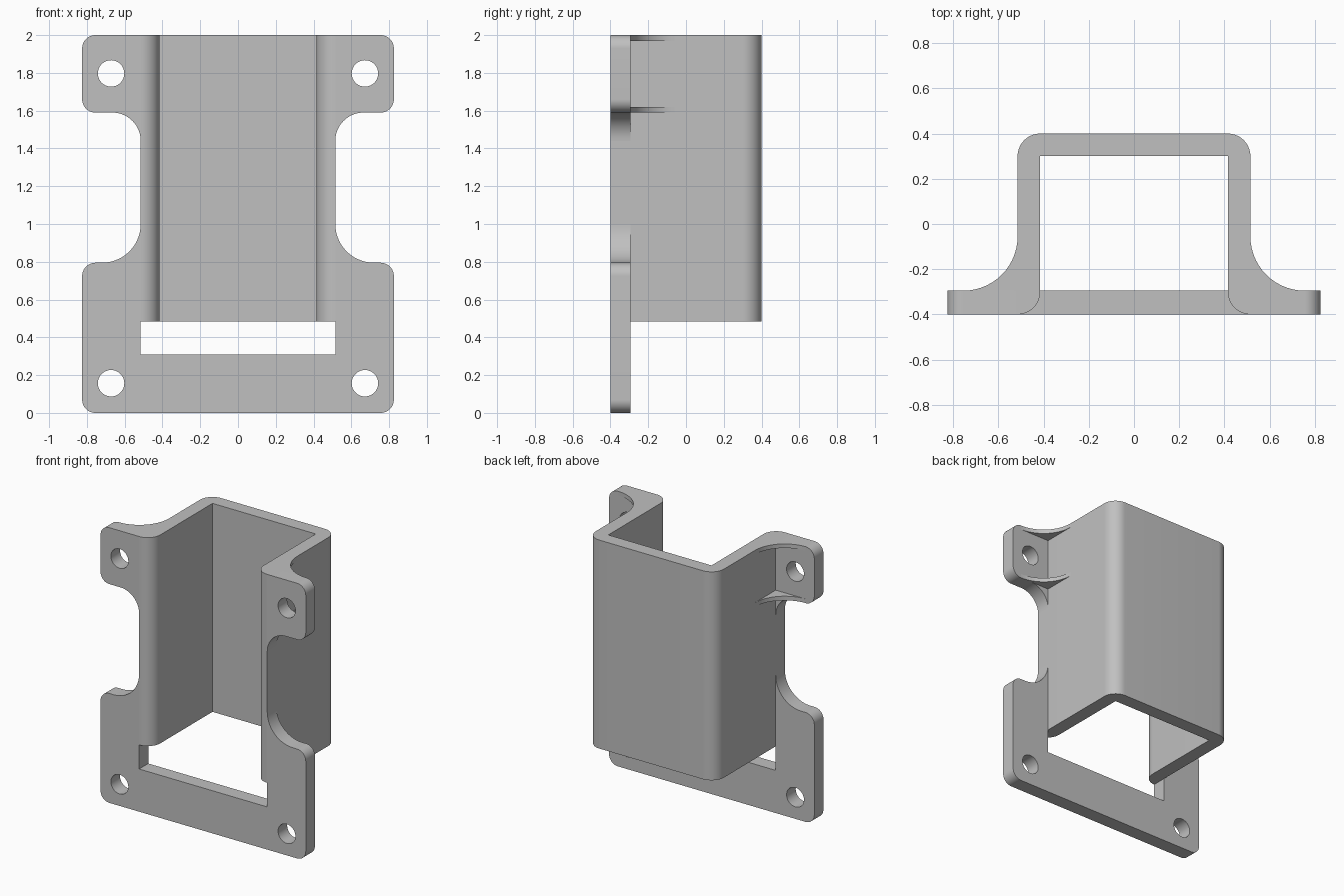
import bpy, bmesh, math
from mathutils import Vector

cube = bpy.data.objects.get("Cube")
if cube:
    bpy.data.objects.remove(cube, do_unlink=True)

grey = bpy.data.materials.new("plain_grey")
grey.use_nodes = True
COLOUR = (0.53, 0.53, 0.53, 1)
grey.diffuse_color = COLOUR
grey.node_tree.nodes["Principled BSDF"].inputs["Base Color"].default_value = COLOUR


def rounded(corners, steps=14):
    """Outline from (x, y[, radius]) square corners, with arcs at the rounded ones."""
    out = []
    for i, c in enumerate(corners):
        p = Vector(c[:2])
        if len(c) == 2:
            arc = [p]
        else:
            r = c[2]
            a = (Vector(corners[i - 1][:2]) - p).normalized()
            b = (Vector(corners[(i + 1) % len(corners)][:2]) - p).normalized()
            centre = p + (a + b) * r
            arc = []
            for k in range(steps + 1):
                t = k / steps * math.pi / 2
                arc.append(centre - b * r * math.cos(t) - a * r * math.sin(t))
        for q in arc:
            if not out or (q - out[-1]).length > 1e-4:
                out.append(q)
    return out


def circle(x, y, r, n=40):
    return [Vector((x + r * math.cos(k * math.tau / n), y + r * math.sin(k * math.tau / n)))
            for k in range(n)]


def solid(name, loops, low, high, upright=False):
    """Extrude filled loops along z, or along y when upright."""
    curve = bpy.data.curves.new(name, 'CURVE')
    curve.dimensions = '2D'
    curve.fill_mode = 'BOTH'
    curve.extrude = (high - low) / 2
    for loop in loops:
        s = curve.splines.new('POLY')
        s.points.add(len(loop) - 1)
        for pt, v in zip(s.points, loop):
            pt.co = (v.x, v.y, 0, 1)
        s.use_cyclic_u = True
    ob = bpy.data.objects.new(name, curve)
    bpy.context.collection.objects.link(ob)
    mid = (low + high) / 2
    if upright:
        ob.rotation_euler.x = math.pi / 2
        ob.location.y = mid
    else:
        ob.location.z = mid
    bpy.ops.object.select_all(action='DESELECT')
    ob.select_set(True)
    bpy.context.view_layer.objects.active = ob
    bpy.ops.object.convert(target='MESH')
    ob = bpy.context.view_layer.objects.active
    bm = bmesh.new()
    bm.from_mesh(ob.data)
    bmesh.ops.remove_doubles(bm, verts=bm.verts, dist=1e-5)
    bmesh.ops.recalc_face_normals(bm, faces=bm.faces)
    bm.to_mesh(ob.data)
    bm.free()
    ob.data.materials.clear()
    ob.data.materials.append(grey)
    bpy.ops.object.shade_smooth_by_angle(angle=math.radians(30))
    return ob


OUT, INN, EDGE = 0.515, 0.415, 0.825      # channel outside, inside, plate edge
FRONT, PLATE_BACK = -0.4, -0.295
HOLE_X, HOLE_R = 0.672, 0.07

# U-shaped channel with rounded back corners and rounded mouth
channel = [(-OUT, FRONT), (-INN, FRONT, 0.1), (-INN, 0.3), (INN, 0.3),
           (INN, FRONT, 0.1), (OUT, FRONT), (OUT, 0.4, 0.1), (-OUT, 0.4, 0.1)]
solid("channel", [rounded(channel)], 0.485, 2.0)

# Lower mounting plate with slot and two screw holes
plate = [(-EDGE, 0, 0.07), (EDGE, 0, 0.07), (EDGE, 0.795, 0.07), (OUT, 0.795, 0.205),
         (OUT, 1.0), (OUT, 0.31), (-OUT, 0.31), (-OUT, 1.0),
         (-OUT, 0.795, 0.205), (-EDGE, 0.795, 0.07)]
holes = [circle(s * HOLE_X, 0.157, HOLE_R) for s in (-1, 1)]
solid("lower_plate", [rounded(plate)] + holes, FRONT, PLATE_BACK, upright=True)

for side, s in (("left", 1), ("right", -1)):
    # Upper mounting ear
    ear = [(s * OUT, 2), (s * OUT, 1.44), (s * OUT, 1.59, 0.15),
           (s * EDGE, 1.59, 0.07), (s * EDGE, 2, 0.07)]
    solid(side + "_ear", [rounded(ear), circle(s * HOLE_X, 1.797, HOLE_R)],
          FRONT, PLATE_BACK, upright=True)
    # Thin curved webs bracing the ear against the channel
    web = [(s * OUT, PLATE_BACK), (s * 0.755, PLATE_BACK),
           (s * OUT, PLATE_BACK, 0.24), (s * OUT, PLATE_BACK + 0.24)]
    for level, z in (("lower", 1.59), ("upper", 1.97)):
        solid(f"{side}_{level}_web", [rounded(web)], z, z + 0.03)
